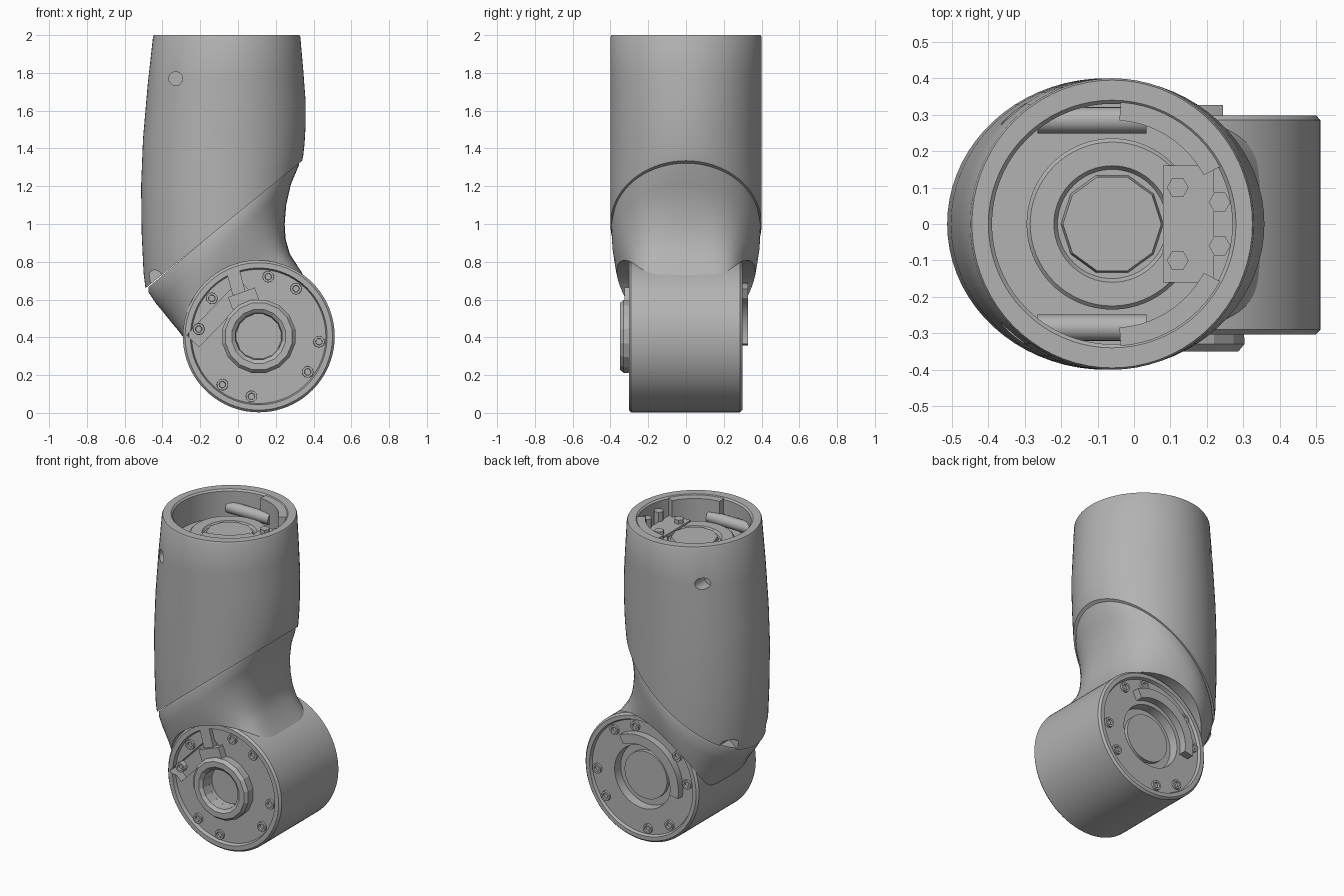
import bpy, bmesh, math
from mathutils import Matrix

cube = bpy.data.objects.get("Cube")
if cube:
    bpy.data.objects.remove(cube, do_unlink=True)

grey = bpy.data.materials.new("plain_grey")
grey.use_nodes = True
tone = (0.45, 0.45, 0.45, 1)
grey.diffuse_color = tone
grey.node_tree.nodes["Principled BSDF"].inputs["Base Color"].default_value = tone

DRUM = (0.11, 0, 0.405)
TUBE = (-0.06, 0, 0)


def finish(name, bm):
    bmesh.ops.remove_doubles(bm, verts=bm.verts, dist=0.0001)
    bmesh.ops.recalc_face_normals(bm, faces=bm.faces)
    mesh = bpy.data.meshes.new(name)
    bm.to_mesh(mesh)
    bm.free()
    mesh.materials.append(grey)
    obj = bpy.data.objects.new(name, mesh)
    bpy.context.collection.objects.link(obj)
    return obj


def select(obj):
    bpy.ops.object.select_all(action='DESELECT')
    obj.select_set(True)
    bpy.context.view_layer.objects.active = obj


def smooth(obj, angle=32):
    select(obj)
    bpy.ops.object.shade_smooth_by_angle(angle=math.radians(angle))
    return obj


def cut(obj, cutters):
    for c in cutters:
        c.hide_render = True
        mod = obj.modifiers.new("cut", 'BOOLEAN')
        mod.operation, mod.solver, mod.object = 'DIFFERENCE', 'EXACT', c
        select(obj)
        bpy.ops.object.modifier_apply(modifier=mod.name)


def place(axis, centre, u, v, h):
    x, y, z = centre
    return (x + u, y + h, z + v) if axis == 'y' else (x + u, y + v, z + h)


def lathe(name, profile, centre, axis, sides=64, turn=0):
    """Spin (radius, height) points, from axis to axis, about the y or z axis."""
    bm = bmesh.new()
    rings = []
    for r, h in profile:
        angles = [turn + math.tau * i / sides for i in range(sides)]
        rings.append([bm.verts.new(place(axis, centre, r * math.cos(a), r * math.sin(a), h))
                      for a in angles])
    for a, b in zip(rings, rings[1:]):
        for i in range(sides):
            j = (i + 1) % sides
            bm.faces.new((a[i], a[j], b[j], b[i]))
    return finish(name, bm)


def rod(name, r, h0, h1, centre, axis, sides=16):
    return lathe(name, [(0, h0), (r, h0), (r, h1), (0, h1)], centre, axis, sides)


def arc(name, r0, r1, a0, a1, h0, h1, centre, axis, steps=20):
    """Curved block between two radii, two angles and two heights."""
    bm = bmesh.new()
    loops = []
    for i in range(steps + 1):
        a = math.radians(a0 + (a1 - a0) * i / steps)
        loops.append([bm.verts.new(place(axis, centre, r * math.cos(a), r * math.sin(a), h))
                      for r, h in ((r0, h0), (r1, h0), (r1, h1), (r0, h1))])
    for a, b in zip(loops, loops[1:]):
        for i in range(4):
            j = (i + 1) % 4
            bm.faces.new((a[i], a[j], b[j], b[i]))
    bm.faces.new(loops[0])
    bm.faces.new(loops[-1])
    return smooth(finish(name, bm))


def box(name, size, pos, turn_y=0):
    bm = bmesh.new()
    m = (Matrix.Translation(pos) @ Matrix.Rotation(math.radians(turn_y), 4, 'Y')
         @ Matrix.Diagonal((*size, 1)))
    bmesh.ops.create_cube(bm, size=1, matrix=m)
    return finish(name, bm)


def loft(name, sections, sides=72):
    """Skin tilted rounded sections: left x, z, right x, z, half width, squareness."""
    bm = bmesh.new()
    rings = []
    for lx, lz, rx, rz, w, n in sections:
        ring = []
        for i in range(sides):
            a = math.tau * i / sides
            c, s = (math.copysign(abs(f) ** (2 / n), f) for f in (math.cos(a), math.sin(a)))
            t = (c + 1) / 2
            ring.append(bm.verts.new((lx + (rx - lx) * t, w * s, lz + (rz - lz) * t)))
        rings.append(ring)
    for a, b in zip(rings, rings[1:]):
        for i in range(sides):
            j = (i + 1) % sides
            bm.faces.new((a[i], a[j], b[j], b[i]))
    bm.faces.new(rings[0])
    bm.faces.new(rings[-1])
    return finish(name, bm)


# Upper tube with an open socket at the top and a slanted lower end
tube = loft("upper_tube", [
    (-0.39, 1.82, 0.27, 1.82, 0.33, 2), (-0.39, 1.99, 0.27, 1.99, 0.33, 2),
    (-0.40, 2.0, 0.28, 2.0, 0.34, 2), (-0.445, 2.0, 0.325, 2.0, 0.395, 2),
    (-0.45, 1.99, 0.33, 1.99, 0.4, 2), (-0.478, 1.74, 0.345, 1.82, 0.4, 2),
    (-0.503, 1.45, 0.358, 1.65, 0.4, 2), (-0.513, 1.2, 0.358, 1.52, 0.4, 2),
    (-0.51, 0.95, 0.352, 1.42, 0.4, 2), (-0.5, 0.74, 0.345, 1.36, 0.4, 2),
    (-0.49, 0.66, 0.34, 1.335, 0.4, 2)])
holes = []
for side in (-1, 1):
    for x, z, y in ((-0.33, 1.77, 0.23), (-0.44, 0.72, 0.14)):
        holes.append(rod("screw_hole_cutter", 0.036, side * y, side * 0.6, (x, 0, z), 'y', 24))
cut(tube, holes)
smooth(tube)

# Curved neck that narrows into the drum
neck = loft("elbow_neck", [
    (-0.475, 0.665, 0.325, 1.335, 0.39, 2), (-0.475, 0.64, 0.322, 1.31, 0.395, 2),
    (-0.435, 0.58, 0.28, 1.21, 0.39, 2.1), (-0.385, 0.52, 0.255, 1.1, 0.375, 2.3),
    (-0.345, 0.47, 0.247, 1.0, 0.355, 2.7), (-0.315, 0.435, 0.252, 0.92, 0.335, 3.2),
    (-0.29, 0.40, 0.275, 0.84, 0.315, 4), (-0.22, 0.32, 0.33, 0.755, 0.3, 5),
    (-0.08, 0.25, 0.39, 0.66, 0.28, 6)])
cutters = [lathe("face_clearance_cutter",
                 [(0, s * 0.19), (0.37, s * 0.19), (0.37, s * 0.285), (0.402, s * 0.285),
                  (0.402, s * 0.6), (0, s * 0.6)], DRUM, 'y') for s in (-1, 1)]
cut(neck, cutters)
smooth(neck)

# Joint drum with recessed faces, a front collar and a rear socket
drum = lathe("joint_drum", [
    (0, -0.25), (0.12, -0.25), (0.12, -0.28), (0.355, -0.28), (0.362, -0.303),
    (0.39, -0.303), (0.402, -0.29), (0.402, 0.285), (0.39, 0.298), (0.365, 0.298),
    (0.357, 0.28), (0.2, 0.28), (0.195, 0.225), (0.15, 0.225), (0.15, 0.25), (0, 0.25)],
    DRUM, 'y', 80)
groove = box("groove_cutter", (0.4, 0.14, 0.09), (-0.1, -0.29, 0.525), -46)
cut(drum, [groove])
smooth(drum)
for c in holes + cutters + [groove]:
    bpy.data.objects.remove(c, do_unlink=True)

# Front collar with an octagonal outside
lathe("front_collar", [(0.12, -0.26), (0.195, -0.26), (0.197, -0.33), (0.18, -0.35),
                       (0.145, -0.35), (0.125, -0.335), (0.12, -0.26)],
      DRUM, 'y', 16, math.pi / 16)
arc("rear_guard", 0.225, 0.285, 62, 190, 0.27, 0.327, DRUM, 'y')
box("connector_block", (0.15, 0.05, 0.07), (0.03, -0.3, 0.605), -20)
box("connector_plug", (0.07, 0.04, 0.12), (-0.01, -0.285, 0.69), -15)

# Socket bolts around both drum faces
for face, side in (("front", -1), ("rear", 1)):
    for a in (173, 141, 81, 52, -5, -36, -97, -127):
        a = math.radians(a)
        pos = (DRUM[0] + 0.32 * math.cos(a), 0, DRUM[2] + 0.32 * math.sin(a))
        lathe(face + "_bolt", [(0, side * 0.277), (0.016, side * 0.277), (0.018, side * 0.294),
                               (0.03, side * 0.294), (0.032, side * 0.26), (0, side * 0.26)],
              pos, 'y', 12)

# Flange and hub inside the top socket
smooth(lathe("socket_flange", [(0, 1.8), (0.235, 1.8), (0.235, 1.87), (0.225, 1.88),
                               (0.16, 1.88), (0.15, 1.865), (0, 1.865)], TUBE, 'z'))
lathe("socket_hub", [(0, 1.85), (0.145, 1.85), (0.135, 1.885), (0, 1.885)], TUBE, 'z', 10)
box("socket_bracket", (0.14, 0.32, 0.09), (0.15, 0, 1.845))

# Clamp screws, thickened wall pads and bolts, mirrored front to back
for side in (-1, 1):
    screw = rod("clamp_screw", 0.036, -0.15, 0.15, (0, 0, 0), 'z', 20)
    screw.data.transform(Matrix.Translation((-0.115, side * 0.285, 1.88))
                         @ Matrix.Rotation(math.pi / 2, 4, 'Y'))
    smooth(screw)
    arc("wall_pad", 0.285, 0.345, side * 28, side * 86, 1.81, 1.995, TUBE, 'z')
    rod("bracket_bolt", 0.03, 1.87, 1.915, (0.12, side * 0.1, 0), 'z', 6)
    rod("wall_bolt", 0.03, 1.82, 1.95, (0.235, side * 0.06, 0), 'z', 6)
